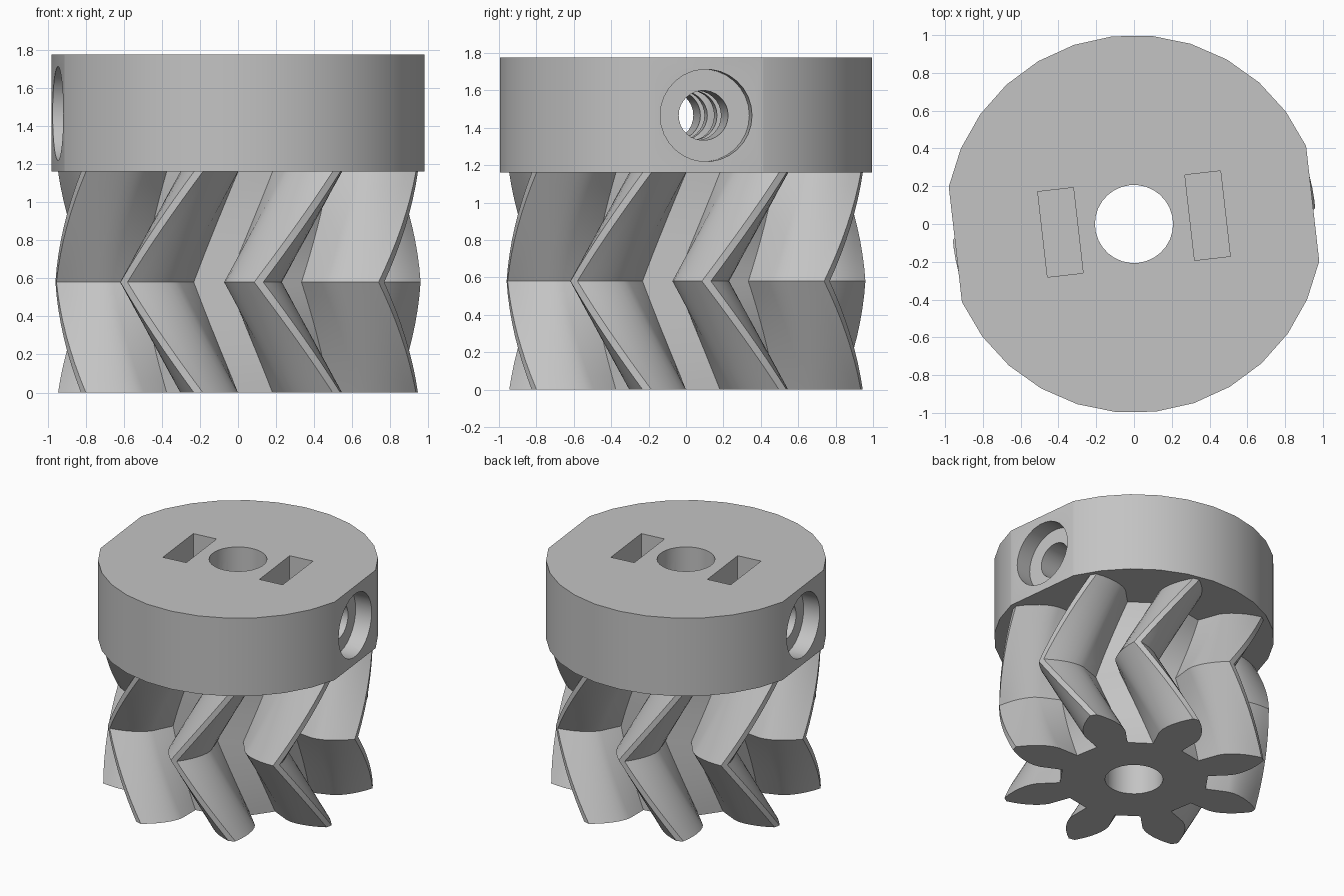
import bpy, bmesh, math
from math import radians, cos, sin, tan, acos, tau
from mathutils import Matrix

if "Cube" in bpy.data.objects:
    bpy.data.objects.remove(bpy.data.objects["Cube"])

TEETH = 8
GEAR_TOP = 1.16
TOP = 1.775
ROOT_R, BASE_R, TIP_R = 0.53, 0.696, 0.963
BORE_R = 0.207
TURN = radians(6.5)      # whole part is turned about z
TWIST = radians(26)      # tooth twist over half the gear height
HOLE_Z = 1.466
FLAT = 0.952

grey = bpy.data.materials.new("plain grey")
grey.use_nodes = True
grey.diffuse_color = (0.55, 0.55, 0.55, 1)
grey.node_tree.nodes["Principled BSDF"].inputs["Base Color"].default_value = (0.55, 0.55, 0.55, 1)


def make_object(name, bm):
    bmesh.ops.recalc_face_normals(bm, faces=bm.faces)
    mesh = bpy.data.meshes.new(name)
    bm.to_mesh(mesh)
    bm.free()
    mesh.materials.append(grey)
    ob = bpy.data.objects.new(name, mesh)
    bpy.context.collection.objects.link(ob)
    return ob


def cylinder(name, radius, z0, z1, matrix=Matrix()):
    bm = bmesh.new()
    place = Matrix.Rotation(TURN, 4, "Z") @ matrix @ Matrix.Translation((0, 0, (z0 + z1) / 2))
    bmesh.ops.create_cone(bm, cap_ends=True, segments=30, radius1=radius,
                          radius2=radius, depth=z1 - z0, matrix=place)
    return make_object(name, bm)


def box(name, centre, size):
    bm = bmesh.new()
    place = (Matrix.Rotation(TURN, 4, "Z") @ Matrix.Translation(centre)
             @ Matrix.Diagonal((*size, 1)))
    bmesh.ops.create_cube(bm, size=1, matrix=place)
    return make_object(name, bm)


def cut(target, cutters):
    bpy.context.view_layer.objects.active = target
    for cutter in cutters:
        cutter.hide_render = True
        mod = target.modifiers.new("cut", "BOOLEAN")
        mod.operation = "DIFFERENCE"
        mod.solver = "EXACT"
        mod.object = cutter
        bpy.ops.object.modifier_apply(modifier=mod.name)
        bpy.data.objects.remove(cutter)


def finish(ob):
    bpy.ops.object.select_all(action="DESELECT")
    ob.select_set(True)
    bpy.context.view_layer.objects.active = ob
    bpy.ops.object.shade_smooth_by_angle(angle=radians(15))


def tooth_half_angle(r):
    # radial below the base circle, involute above it
    if r <= BASE_R:
        return radians(12.5)
    phi = acos(BASE_R / r)
    return radians(12.5) - (tan(phi) - phi)


# Gear outline as (radius, angle) pairs
steps = 6
radii = [ROOT_R] + [BASE_R + (TIP_R - BASE_R) * i / steps for i in range(steps + 1)]
flank = [(r, tooth_half_angle(r)) for r in radii]
tooth = [(r, -a) for r, a in flank] + [(r, a) for r, a in reversed(flank)]
outline = [(r, a + tau * k / TEETH) for k in range(TEETH) for r, a in tooth]

# Herringbone gear: outline swept up with the twist reversing at mid height
bm = bmesh.new()
slices = 16
rings = []
for i in range(slices + 1):
    t = i / slices
    spin = TURN + TWIST * abs(2 * t - 1)
    rings.append([bm.verts.new((r * cos(a + spin), r * sin(a + spin), GEAR_TOP * t))
                  for r, a in outline])
count = len(outline)
for low, high in zip(rings, rings[1:]):
    for j in range(count):
        k = (j + 1) % count
        bm.faces.new((low[j], low[k], high[k], high[j]))
bm.faces.new(rings[0])
bm.faces.new(rings[-1])
gear = make_object("herringbone_gear", bm)
cut(gear, [cylinder("gear_bore_cutter", BORE_R, -0.1, GEAR_TOP + 0.1)])
finish(gear)

# Hub collar with two flats, bore, cross hole, counterbores and nut slots
hub = cylinder("hub_collar", 1.0, GEAR_TOP, TOP)
across = Matrix.Translation((0, 0, HOLE_Z)) @ Matrix.Rotation(radians(90), 4, "Y")
cutters = [cylinder("hub_bore_cutter", BORE_R, GEAR_TOP - 0.1, TOP + 0.1),
           cylinder("screw_hole_cutter", 0.133, -1.2, 1.2, across)]
for side in (-1, 1):
    ends = sorted((side * (FLAT - 0.13), side * 1.2))
    cutters += [
        box("flat_cutter", (side * (FLAT + 0.2), 0, HOLE_Z), (0.4, 1.4, 1.0)),
        cylinder("counterbore_cutter", 0.247, *ends, across),
        box("nut_slot_cutter", (side * 0.392, 0, 1.6), (0.19, 0.455, 0.74)),
    ]
cut(hub, cutters)
finish(hub)
